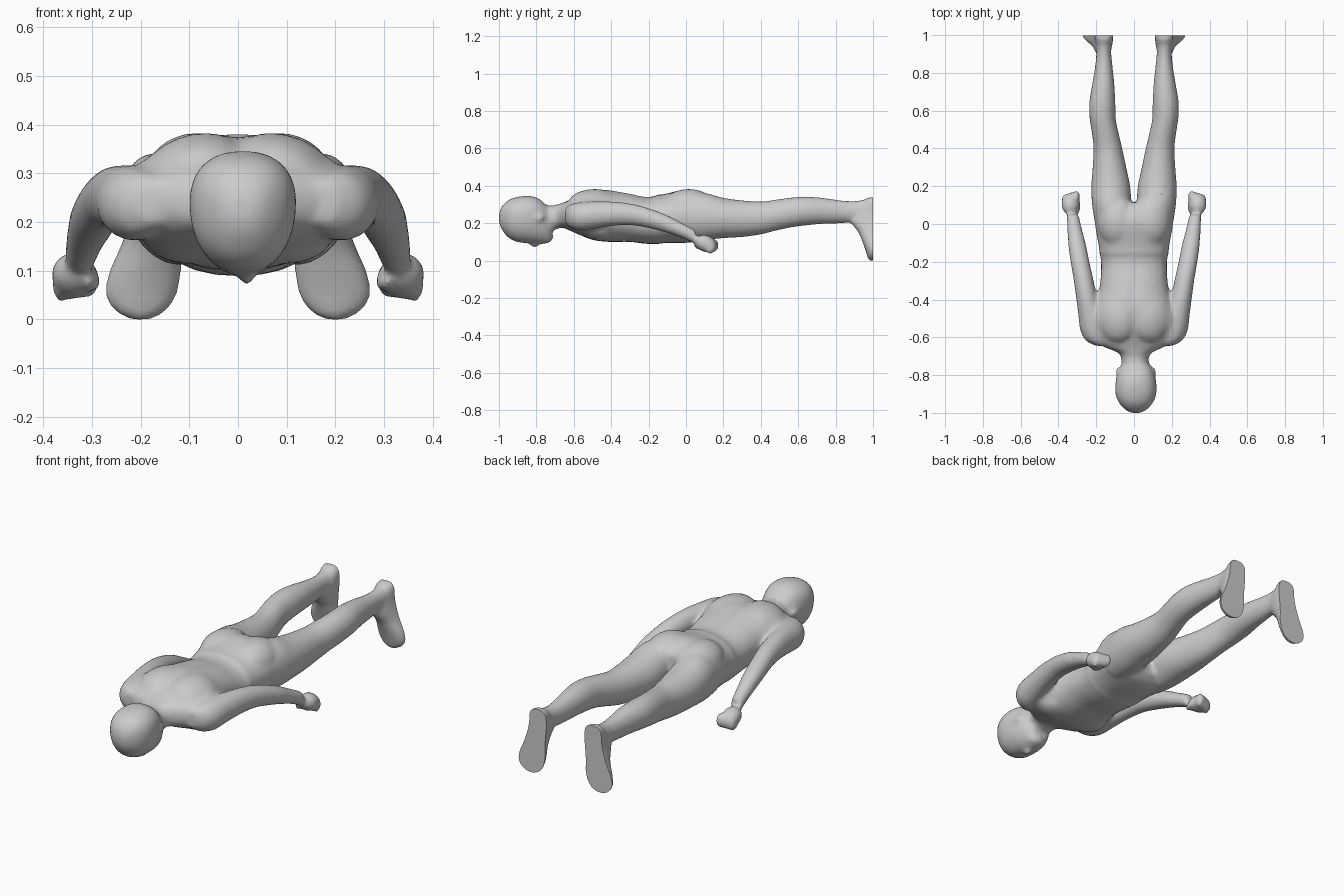
import bpy, bmesh, math
from mathutils import Vector, Matrix

N = 28
bm = bmesh.new()


def spline(rows, steps=4):
    """Catmull-Rom interpolation of section rows."""
    out = []
    for i in range(len(rows) - 1):
        p = [rows[max(0, min(len(rows) - 1, i + k))] for k in (-1, 0, 1, 2)]
        for s in range(steps):
            t = s / steps
            out.append([0.5 * (2 * b + (c - a) * t + (2 * a - 5 * b + 4 * c - d) * t * t
                               + (3 * b - a - 3 * c + d) * t ** 3) for a, b, c, d in zip(*p)])
    return out + [list(rows[-1])]


def loft(rows, axis='Y', power=1.0, taper=0.0):
    """Skin oval rings; a row is centre x, y, z and two radii. Taper narrows the underside."""
    rings = []
    for x, y, z, a, b in spline(rows):
        ring = []
        for i in range(N):
            t = 2 * math.pi * i / N
            c, s = math.cos(t), math.sin(t)
            u = a * math.copysign(abs(c) ** power, c) * (1 + taper * s)
            v = b * math.copysign(abs(s) ** power, s)
            ring.append(bm.verts.new((x + u, y, z + v) if axis == 'Y' else (x + u, y + v, z)))
        rings.append(ring)
    faces = [bm.faces.new(rings[0]), bm.faces.new(rings[-1][::-1])]
    for r, q in zip(rings, rings[1:]):
        for i in range(N):
            j = (i + 1) % N
            faces.append(bm.faces.new((r[i], q[i], q[j], r[j])))
    bmesh.ops.recalc_face_normals(bm, faces=faces)


def blob(loc, size, rot=(0, 0, 0)):
    m = Matrix.LocRotScale(Vector(loc), None, None)
    for k, a in enumerate(rot):
        m = m @ Matrix.Rotation(a, 4, 'XYZ'[k])
    bmesh.ops.create_icosphere(bm, subdivisions=3, radius=1, matrix=m @ Matrix.Diagonal((*size, 1)))


# torso from neck to crotch, lying face down
loft([(.005, -.76, .23, .07, .075), (.005, -.71, .235, .073, .067), (.005, -.68, .245, .092, .065),
      (0, -.655, .25, .15, .068), (0, -.62, .25, .212, .083), (0, -.57, .25, .238, .105),
      (0, -.50, .25, .24, .132), (0, -.43, .248, .21, .14), (0, -.37, .243, .19, .136),
      (0, -.30, .237, .178, .13), (0, -.20, .222, .175, .126),
      (0, -.10, .234, .19, .133), (0, 0, .245, .207, .143), (0, .07, .243, .208, .129),
      (0, .115, .24, .17, .09)], power=.9)
# short waistband ridge
loft([(0, -.172, .224, .174, .123), (0, -.160, .226, .183, .131), (0, -.145, .228, .185, .132),
      (0, -.11, .232, .184, .127)], power=.9)

# head
loft([(.01, -1.0, .235, .02, .02), (.01, -.987, .235, .05, .058), (.01, -.95, .23, .087, .1),
      (.01, -.90, .227, .107, .121), (.01, -.84, .226, .107, .127), (.01, -.79, .218, .095, .122),
      (.01, -.745, .20, .076, .1), (.01, -.715, .19, .055, .06)], power=.88, taper=.12)
blob((.015, -.748, .135), (.05, .038, .036))                # chin
blob((.018, -.81, .103), (.017, .03, .026), (-.3, 0, 0))    # nose
blob((.012, -.865, .122), (.055, .016, .016))               # brow

for s in (-1, 1):
    # ear, shoulder blade, chest, buttock
    blob((.01 + s * .093, -.79, .235), (.014, .034, .02), (.2, 0, 0))
    blob((s * .085, -.49, .312), (.115, .14, .076), (0, s * .22, 0))
    blob((s * .09, -.47, .17), (.10, .095, .05))
    blob((s * .09, .015, .30), (.105, .14, .09), (0, s * .15, 0))
    # leg
    loft([(s * .108, 0, .24, .098, .12), (s * .118, .10, .243, .104, .125),
          (s * .123, .20, .235, .103, .108), (s * .13, .30, .231, .089, .098),
          (s * .138, .40, .235, .076, .088), (s * .152, .48, .25, .071, .083),
          (s * .166, .56, .264, .069, .080), (s * .168, .64, .272, .069, .077),
          (s * .163, .73, .273, .060, .070), (s * .16, .82, .268, .048, .062),
          (s * .160, .90, .268, .040, .057), (s * .162, .97, .274, .044, .064)])
    # foot, toes pointing down, sole trimmed flat later
    loft([(s * .16, 1.0, .345, .024, .03), (s * .16, 1.0, .325, .046, .055),
          (s * .16, 1.0, .27, .050, .12), (s * .167, 1.0, .22, .053, .125),
          (s * .179, 1.0, .16, .061, .08), (s * .192, 1.0, .10, .075, .054),
          (s * .20, 1.0, .05, .072, .036), (s * .20, 1.0, .02, .048, .028),
          (s * .20, 1.0, .006, .018, .018)], 'Z')
    # arm
    loft([(s * .17, -.645, .247, .035, .04), (s * .195, -.615, .245, .062, .063),
          (s * .212, -.56, .244, .073, .076), (s * .229, -.48, .252, .066, .072),
          (s * .252, -.38, .258, .056, .064), (s * .270, -.28, .252, .052, .057),
          (s * .286, -.20, .234, .050, .053), (s * .301, -.11, .206, .047, .048),
          (s * .315, -.02, .168, .038, .040), (s * .325, .05, .133, .032, .038)])
    # fist, knuckles and thumb
    blob((s * .337, .105, .098), (.047, .06, .045), (-.35, 0, 0))
    for k in range(4):
        blob((s * (.364 - .020 * k), .128 + .006 * k, .080 + .003 * k), (.018, .030, .038))
    blob((s * .302, .085, .085), (.018, .045, .022), (0, 0, s * .2))

mesh = bpy.data.meshes.new("body")
bm.to_mesh(mesh)
bm.free()
body = bpy.data.objects.new("body", mesh)
bpy.context.collection.objects.link(body)

# fuse the parts into one skin
rm = body.modifiers.new("fuse", 'REMESH')
rm.mode = 'VOXEL'
rm.voxel_size = .009
sm = body.modifiers.new("relax", 'SMOOTH')
sm.factor, sm.iterations = .5, 9
dc = body.modifiers.new("facets", 'DECIMATE')
dc.ratio = .35
fused = bpy.data.meshes.new_from_object(body.evaluated_get(bpy.context.evaluated_depsgraph_get()))
body.modifiers.clear()

# spine groove pressed into the back, then flat soles
bm = bmesh.new()
bm.from_mesh(fused)
for v in bm.verts:
    x, y, z = v.co
    if z > .27 and -.62 < y < -.18:
        fade = math.sin(math.pi * (y + .62) / .44)
        v.co.z -= .007 * fade * math.exp(-(x / .025) ** 2)
cut = bmesh.ops.bisect_plane(bm, geom=bm.verts[:] + bm.edges[:] + bm.faces[:], dist=1e-5,
                             plane_co=(0, .999, 0), plane_no=(0, 1, 0), clear_outer=True)
rim = [e for e in cut['geom_cut'] if isinstance(e, bmesh.types.BMEdge)]
bmesh.ops.holes_fill(bm, edges=rim, sides=0)
low = min(v.co.z for v in bm.verts)
bmesh.ops.translate(bm, verts=bm.verts[:], vec=(0, 0, -low))
bm.to_mesh(fused)
bm.free()
body.data = fused
bpy.context.view_layer.objects.active = body
body.select_set(True)
bpy.ops.object.shade_smooth_by_angle(angle=math.radians(35))
